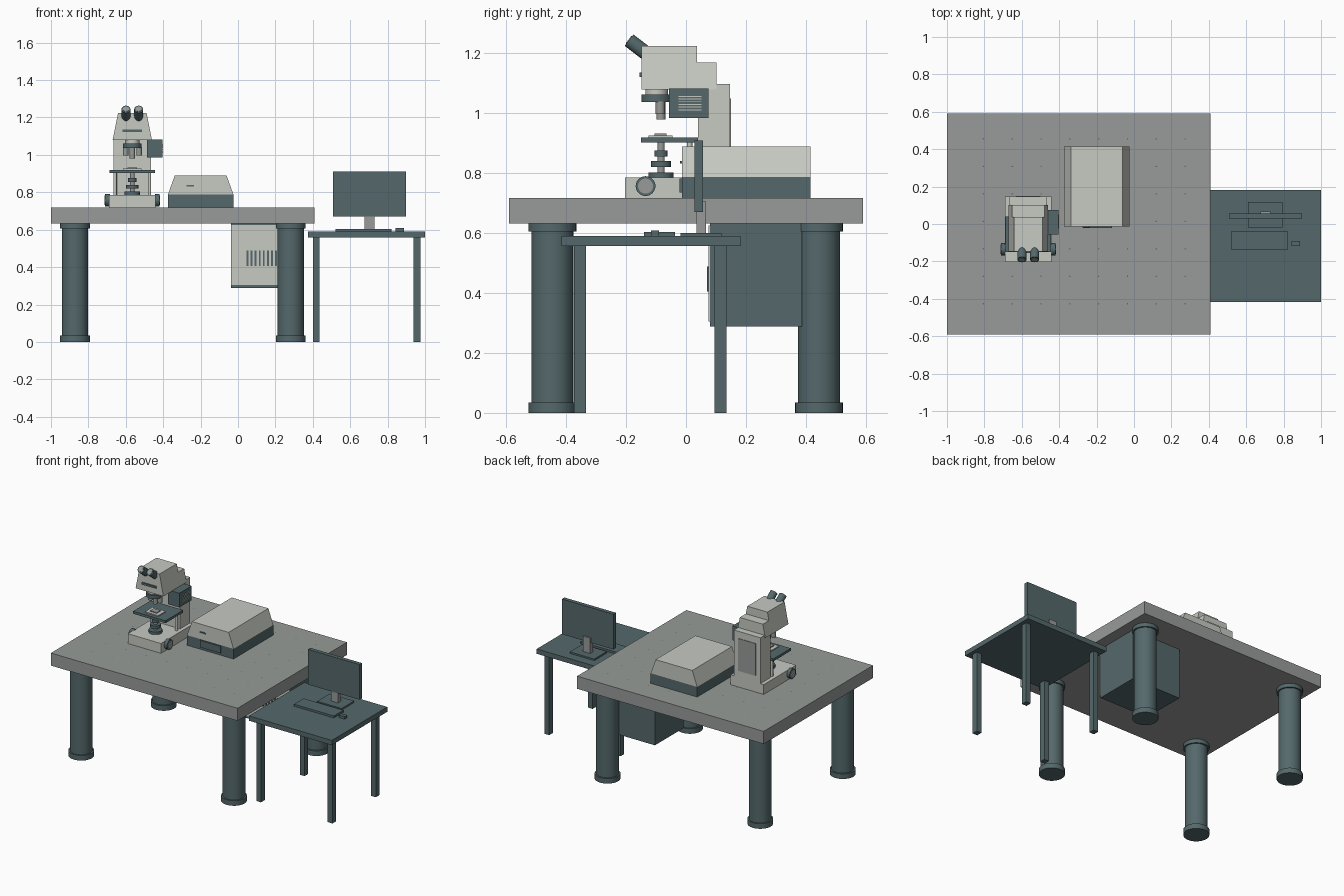
import bpy, bmesh, math
from mathutils import Vector

cube = bpy.data.objects.get("Cube")
if cube:
    bpy.data.objects.remove(cube, do_unlink=True)


def material(name, rgb):
    m = bpy.data.materials.new(name)
    m.use_nodes = True
    m.diffuse_color = (*rgb, 1)
    m.node_tree.nodes["Principled BSDF"].inputs["Base Color"].default_value = (*rgb, 1)
    return m


TEAL = material("dark teal", (0.09, 0.14, 0.148))
GREY = material("mid grey", (0.31, 0.33, 0.315))
PALE = material("pale grey", (0.57, 0.585, 0.54))


def finish(name, bm, mat, smooth=False):
    bmesh.ops.recalc_face_normals(bm, faces=bm.faces)
    me = bpy.data.meshes.new(name)
    bm.to_mesh(me)
    bm.free()
    ob = bpy.data.objects.new(name, me)
    bpy.context.collection.objects.link(ob)
    me.materials.append(mat)
    if smooth:
        bpy.ops.object.select_all(action="DESELECT")
        ob.select_set(True)
        bpy.context.view_layer.objects.active = ob
        bpy.ops.object.shade_smooth_by_angle(angle=math.radians(35))
    return ob


def box(name, x, y, z, mat, taper=0.0):
    """Box from (min, max) ranges; taper pulls in the top along x."""
    bm = bmesh.new()
    bmesh.ops.create_cube(bm, size=1)
    for v in bm.verts:
        top = v.co.z > 0
        side = 1 if v.co.x > 0 else -1
        v.co = [r[0] + (c + 0.5) * (r[1] - r[0]) for r, c in zip((x, y, z), v.co)]
        if top:
            v.co.x -= side * taper
    return finish(name, bm, mat)


def rod(name, a, b, r, mat, sides=32):
    """Cylinder between two points."""
    a, b = Vector(a), Vector(b)
    bm = bmesh.new()
    bmesh.ops.create_cone(bm, cap_ends=True, segments=sides, radius1=r, radius2=r, depth=(b - a).length)
    rot = (b - a).to_track_quat("Z", "Y").to_matrix()
    for v in bm.verts:
        v.co = rot @ v.co + (a + b) / 2
    return finish(name, bm, mat, True)


def lathe(name, x, y, profile, mat, sides=32):
    """Stack of (radius, height) rings around a vertical axis."""
    bm = bmesh.new()
    rings = []
    for r, z in profile:
        rings.append([bm.verts.new((x + r * math.cos(t), y + r * math.sin(t), z))
                      for t in (2 * math.pi * i / sides for i in range(sides))])
    for lo, hi in zip(rings, rings[1:]):
        for i in range(sides):
            j = (i + 1) % sides
            bm.faces.new((lo[i], lo[j], hi[j], hi[i]))
    bm.faces.new(rings[0])
    bm.faces.new(rings[-1])
    return finish(name, bm, mat, True)


# Large table with flanged round legs
T = 0.718
box("table_top", (-1, 0.41), (-0.59, 0.59), (0.632, T), GREY)
for x in (-0.872, 0.282):
    for y in (-0.446, 0.444):
        lathe("table_leg", x, y, [(0.08, 0), (0.08, 0.035), (0.07, 0.035), (0.07, 0.606),
                                  (0.08, 0.606), (0.08, 0.632)], TEAL)

# Threaded holes on the table surface
bm = bmesh.new()
for i in range(8):
    for j in range(7):
        disc = bmesh.ops.create_circle(bm, cap_ends=True, segments=8, radius=0.004)
        for v in disc["verts"]:
            v.co += Vector((-0.805 + i * 0.154, -0.427 + j * 0.147, T + 0.001))
finish("table_holes", bm, TEAL)

# Cabinet hung under the table
box("cabinet_body", (-0.037, 0.335), (0.08, 0.388), (0.288, 0.632), TEAL)
box("cabinet_front", (-0.037, 0.335), (0.075, 0.081), (0.305, 0.625), PALE)
for i in range(12):
    x = 0.045 + i * 0.022
    box("cabinet_vent", (x, x + 0.01), (0.07, 0.077), (0.405, 0.488), TEAL)

# Side desk
box("desk_top", (0.374, 1), (-0.416, 0.182), (0.557, 0.59), TEAL)
for x in (0.418, 0.957):
    for y in (-0.354, 0.115):
        box("desk_leg", (x - 0.018, x + 0.018), (y - 0.02, y + 0.02), (0, 0.558), TEAL)

# Monitor, keyboard and mouse
box("monitor_base", (0.61, 0.795), (-0.018, 0.118), (0.59, 0.601), TEAL)
box("monitor_stand", (0.677, 0.73), (0.035, 0.067), (0.6, 0.705), GREY)
box("monitor_screen", (0.508, 0.898), (0.029, 0.056), (0.67, 0.91), TEAL)
box("keyboard", (0.522, 0.822), (-0.14, -0.037), (0.59, 0.604), TEAL)
box("mouse", (0.843, 0.888), (-0.117, -0.09), (0.59, 0.608), TEAL)

# Instrument box with sloping lid
box("instrument_base", (-0.375, -0.024), (-0.014, 0.415), (T, 0.787), TEAL)
box("instrument_lid", (-0.375, -0.024), (-0.014, 0.415), (0.787, 0.89), PALE, 0.037)
box("instrument_panel", (-0.272, -0.118), (-0.022, -0.013), (0.735, 0.782), TEAL)
box("instrument_handle", (-0.275, -0.235), (-0.02, -0.013), (0.832, 0.84), TEAL)

# Microscope base, column and head
C = -0.565
box("microscope_base", (C - 0.125, C + 0.125), (-0.203, 0.147), (T, 0.785), PALE)
box("microscope_column", (C - 0.1, C + 0.1), (0.04, 0.147), (0.785, 1.098), PALE)
box("column_back_panel", (C - 0.065, C + 0.065), (0.146, 0.151), (0.83, 1.05), GREY)
box("head_lower", (C - 0.105, C + 0.105), (-0.148, 0.102), (1.08, 1.17), PALE, 0.018)
box("head_upper", (C - 0.087, C + 0.087), (-0.148, 0.037), (1.17, 1.225), PALE, 0.011)
box("head_strip", (C - 0.053, C + 0.053), (-0.156, -0.147), (1.122, 1.136), TEAL)

# Mirrored pairs: eyepieces, focus knobs, stage posts
for s in (-1, 1):
    x = C + s * 0.034
    rod("eyepiece", (x, -0.19, 1.244), (x, -0.1, 1.175), 0.024, TEAL)
    rod("eyepiece_lens", (x, -0.192, 1.2455), (x, -0.188, 1.2425), 0.016, GREY)
    rod("focus_knob", (C + s * 0.12, -0.135, 0.757), (C + s * 0.146, -0.135, 0.757), 0.033, TEAL)
    rod("focus_knob_face", (C + s * 0.14, -0.135, 0.757), (C + s * 0.148, -0.135, 0.757), 0.025, GREY)
    rod("stage_post", (C + s * 0.092, 0.012, 0.78), (C + s * 0.092, 0.012, 0.905), 0.009, PALE, 16)

# Lamp housing with side vents
box("lamp_housing", (-0.487, -0.403), (-0.057, 0.075), (0.985, 1.082), TEAL)
for i in range(6):
    z = 1.01 + i * 0.009
    box("lamp_vent", (-0.404, -0.4), (-0.025, 0.052), (z, z + 0.003), PALE)

# Rotating nosepiece and objectives
rod("nosepiece_neck", (C, -0.098, 1.055), (C, -0.098, 1.085), 0.038, PALE)
rod("nosepiece", (C, -0.098, 1.038), (C, -0.098, 1.062), 0.05, TEAL)
for dx, dy, low in ((0, 0.014, 0.98), (-0.036, 0.012, 0.998), (0.036, 0.012, 0.998)):
    rod("objective", (C + dx, -0.098 + dy, low), (C + dx, -0.098 + dy, 1.04), 0.015, GREY, 24)

# Specimen stage with slide
box("stage", (C - 0.122, C + 0.122), (-0.15, 0.04), (0.902, 0.919), TEAL)
box("slide_holder", (C - 0.05, C + 0.05), (-0.125, -0.045), (0.918, 0.926), PALE)
box("slide", (C - 0.025, C + 0.025), (-0.105, -0.065), (0.925, 0.932), GREY)

# Condenser stack under the stage
rod("condenser_stem", (C, -0.083, 0.78), (C, -0.083, 0.905), 0.012, GREY)
for z, r in ((0.783, 0.042), (0.82, 0.033), (0.856, 0.022)):
    rod("condenser_ring", (C, -0.083, z), (C, -0.083, z + 0.02), r, TEAL)
